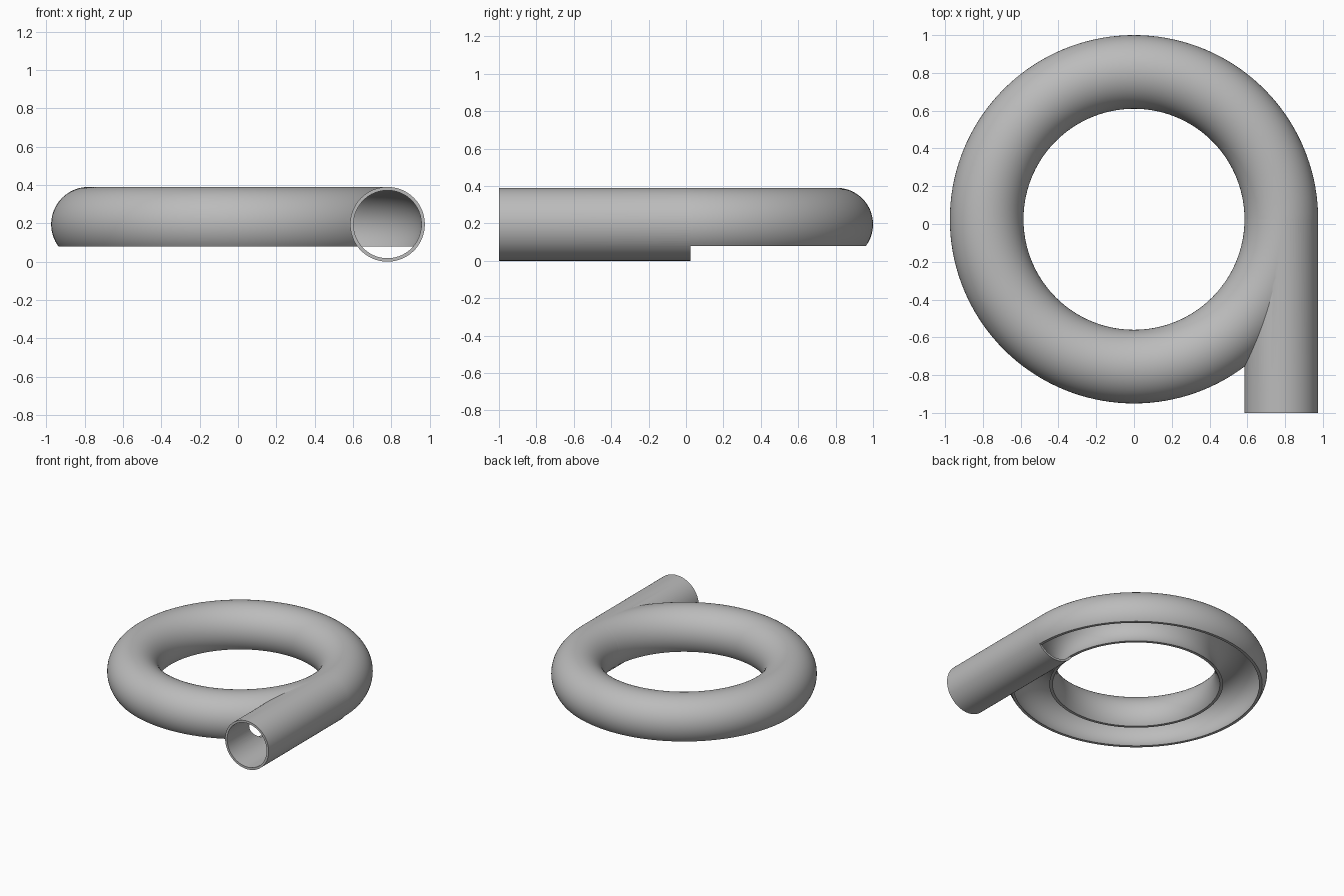
import bpy, bmesh, math
from mathutils import Vector, Matrix

cube = bpy.data.objects.get("Cube")
if cube:
    bpy.data.objects.remove(cube, do_unlink=True)

RING = 0.78        # radius of the ring's centre line
TUBE = 0.195       # outer radius of the tube
BORE = 0.177       # inner radius of the tube
CUT = 0.08         # height of the flat underside of the ring
CENTRE = Vector((0, 0.025, TUBE))

grey = bpy.data.materials.new("plain grey")
grey.use_nodes = True
colour = (0.5, 0.5, 0.5, 1)
grey.diffuse_color = colour
grey.node_tree.nodes["Principled BSDF"].inputs["Base Color"].default_value = colour


def finish(bm, name):
    bmesh.ops.recalc_face_normals(bm, faces=bm.faces)
    mesh = bpy.data.meshes.new(name)
    bm.to_mesh(mesh)
    bm.free()
    mesh.materials.append(grey)
    obj = bpy.data.objects.new(name, mesh)
    bpy.context.collection.objects.link(obj)
    return obj


def ring_solid(name, radius, floor):
    """Torus with its underside cut flat at the given height."""
    bm = bmesh.new()
    start = math.asin((floor - TUBE) / radius)
    sweep = math.pi - 2 * start
    steps = 56
    points = []
    for i in range(steps + 1):
        a = start + sweep * i / steps
        points.append(bm.verts.new((RING + radius * math.cos(a), CENTRE.y,
                                    TUBE + radius * math.sin(a))))
    edges = [bm.edges.new((p, points[i - 1])) for i, p in enumerate(points)]
    bmesh.ops.spin(bm, geom=points + edges, cent=CENTRE, axis=(0, 0, 1),
                   angle=math.tau, steps=144)
    bmesh.ops.remove_doubles(bm, verts=bm.verts, dist=1e-5)
    return finish(bm, name)


def pipe_solid(name, radius, y0, y1):
    """Straight cylinder lying along y, tangent to the ring."""
    bm = bmesh.new()
    place = (Matrix.Translation((RING, (y0 + y1) / 2, TUBE))
             @ Matrix.Rotation(math.pi / 2, 4, 'X'))
    bmesh.ops.create_cone(bm, cap_ends=True, segments=80, radius1=radius,
                          radius2=radius, depth=y1 - y0, matrix=place)
    return finish(bm, name)


def combine(target, tool, operation):
    mod = target.modifiers.new(tool.name, 'BOOLEAN')
    mod.operation = operation
    mod.solver = 'EXACT'
    mod.object = tool
    bpy.context.view_layer.objects.active = target
    bpy.ops.object.modifier_apply(modifier=mod.name)
    bpy.data.objects.remove(tool, do_unlink=True)


# Outer skin: ring joined to the straight pipe
body = ring_solid("ring_and_inlet_pipe", TUBE, CUT)
combine(body, pipe_solid("pipe", TUBE, -1, CENTRE.y), 'UNION')

# Hollow out both, leaving the underside of the ring open
combine(body, ring_solid("ring_bore", BORE, CUT - 0.001), 'DIFFERENCE')
combine(body, pipe_solid("pipe_bore", BORE, -1.1, CENTRE.y + 0.01), 'DIFFERENCE')

# Smooth shading with sharp rims
bpy.ops.object.select_all(action='DESELECT')
body.select_set(True)
bpy.context.view_layer.objects.active = body
bpy.ops.object.shade_smooth_by_angle(angle=math.radians(30))
